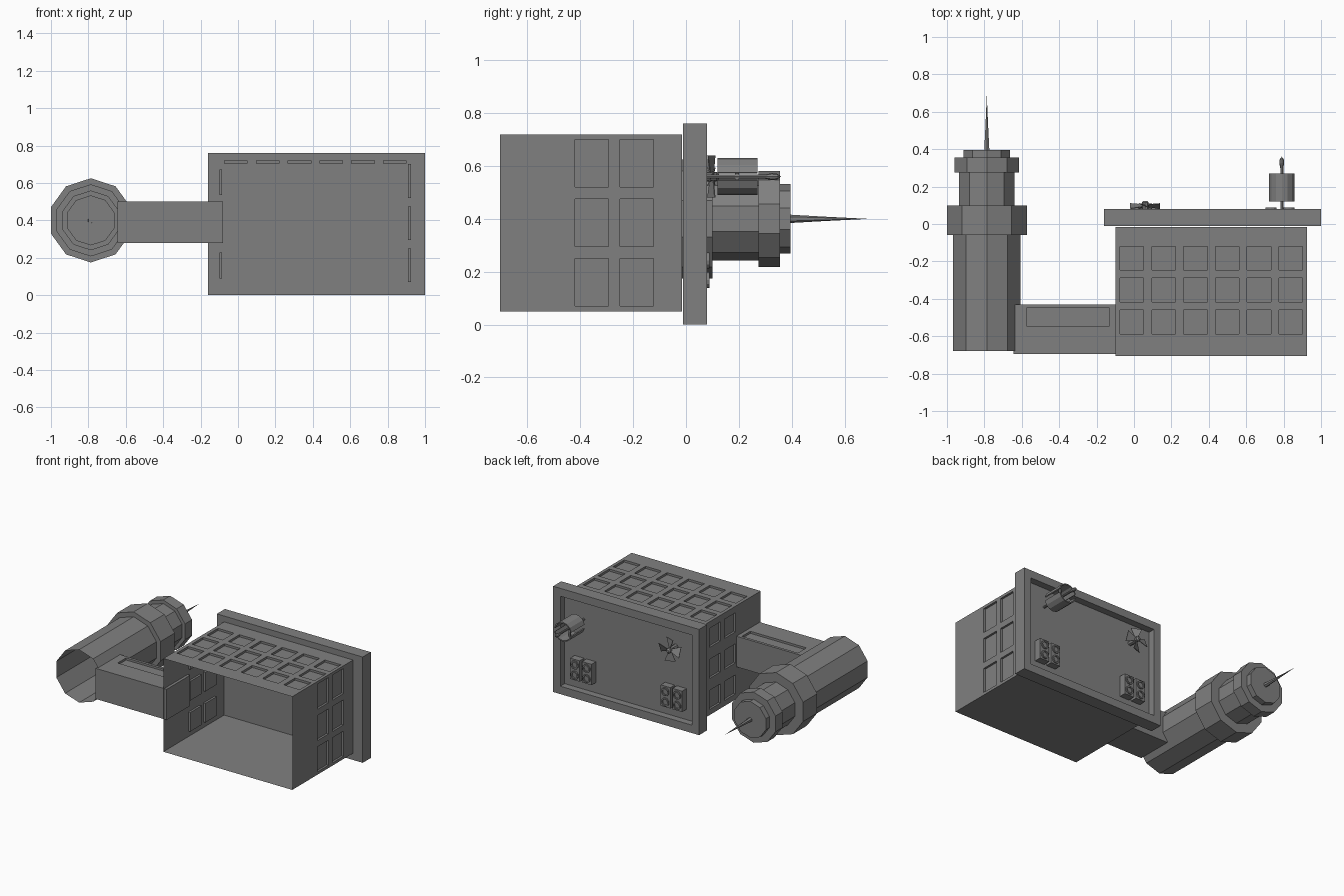
import bpy
import bmesh
from math import sin, cos, radians, tau, pi
from mathutils import Matrix, Vector

cube = bpy.data.objects.get("Cube")
if cube:
    bpy.data.objects.remove(cube, do_unlink=True)

GREY = (0.216, 0.216, 0.216, 1)
grey = bpy.data.materials.new("concrete_grey")
grey.use_nodes = True
grey.diffuse_color = GREY
shader = grey.node_tree.nodes["Principled BSDF"]
shader.inputs["Base Color"].default_value = GREY
shader.inputs["Roughness"].default_value = 0.8


def finish(name, bm):
    mesh = bpy.data.meshes.new(name)
    bm.to_mesh(mesh)
    bm.free()
    mesh.materials.append(grey)
    obj = bpy.data.objects.new(name, mesh)
    bpy.context.collection.objects.link(obj)
    return obj


def add_box(bm, lo, hi):
    lo, hi = Vector(lo), Vector(hi)
    size = Matrix.Diagonal((*(hi - lo), 1))
    return bmesh.ops.create_cube(bm, size=1, matrix=Matrix.Translation((lo + hi) / 2) @ size)["verts"]


def add_lathe(bm, profile, sides, cx, cz):
    """Faceted body of (radius, y) rings around an axis along y."""
    rings = []
    for r, y in profile:
        angles = [pi / 2 + tau * k / sides for k in range(sides)]
        rings.append([bm.verts.new((cx + r * cos(a), y, cz + r * sin(a))) for a in angles])
    for a, b in zip(rings, rings[1:]):
        for k in range(sides):
            n = (k + 1) % sides
            bm.faces.new((a[k], b[k], b[n], a[n]))
    bmesh.ops.remove_doubles(bm, verts=[v for r in rings for v in r], dist=1e-5)


def add_wall(bm, u, us, v, vs, level):
    """Grid wall facing along u x v; the odd cells become recessed windows."""
    w = 3 - u - v

    def vert(a, b):
        co = [0, 0, 0]
        co[u], co[v], co[w] = a, b, level
        return bm.verts.new(co)

    grid = [[vert(a, b) for b in vs] for a in us]
    windows = []
    for i in range(len(us) - 1):
        for j in range(len(vs) - 1):
            f = bm.faces.new((grid[i][j], grid[i + 1][j], grid[i + 1][j + 1], grid[i][j + 1]))
            if i % 2 and j % 2:
                windows.append(f)
    bm.normal_update()
    if windows:
        bmesh.ops.inset_individual(bm, faces=windows, thickness=0, depth=-0.015)


def cuts(start, end, first, width, step, count):
    """Wall edges with evenly spaced window edges between them."""
    inner = [first + step * k + side for k in range(count) for side in (0, width)]
    return [start, *inner, end]


X, Y, Z = range(3)
LEFT, RIGHT, BASE, TOP, LOW, HIGH = -0.10, 0.925, -0.705, -0.015, 0.05, 0.72

# Hollow main building, open at the base
bm = bmesh.new()
x_cuts = cuts(LEFT, RIGHT, -0.075, 0.127, 0.17, 6)
add_wall(bm, X, x_cuts, Y, cuts(BASE, TOP, -0.587, 0.127, 0.17, 3), HIGH)
y_cuts = cuts(BASE, TOP, -0.42, 0.127, 0.17, 2)
add_wall(bm, Y, y_cuts, Z, cuts(LOW, HIGH, 0.07, 0.18, 0.225, 3), RIGHT)
add_wall(bm, Z, cuts(LOW, HIGH, 0.09, 0.137, 0.223, 3), Y, y_cuts, LEFT)
add_wall(bm, Y, [BASE, TOP], X, [LEFT, RIGHT], LOW)
add_wall(bm, Z, [LOW, HIGH], X, [LEFT, RIGHT], TOP)
finish("building_walls", bm)

# Roof slab with a raised rim
bm = bmesh.new()
add_box(bm, (-0.16, -0.012, 0), (1, 0.08, 0.76))
bm.normal_update()
roof = [f for f in bm.faces if f.normal.y > 0.9]
bmesh.ops.inset_individual(bm, faces=roof, thickness=0.08, depth=0)
bmesh.ops.inset_individual(bm, faces=roof, thickness=0, depth=-0.05)
finish("roof_slab", bm)

# Connecting passage with one long recessed window
bm = bmesh.new()
add_box(bm, (-0.645, -0.695, 0.28), (-0.08, -0.43, 0.50))
bmesh.ops.delete(bm, geom=[f for f in bm.faces if f.calc_center_median().z > 0.49], context="FACES_ONLY")
add_wall(bm, X, [-0.645, -0.575, -0.13, -0.08], Y, [-0.695, -0.545, -0.45, -0.43], 0.50)
bmesh.ops.remove_doubles(bm, verts=bm.verts, dist=1e-5)
finish("passage", bm)

# Ten-sided tower, open at the base
bm = bmesh.new()
tower_profile = [(0.19, -0.68), (0.19, -0.06), (0.225, -0.06), (0.225, 0.10),
                 (0.157, 0.10), (0.157, 0.275), (0.182, 0.275), (0.182, 0.355),
                 (0.131, 0.355), (0.131, 0.395), (0, 0.395)]
add_lathe(bm, tower_profile, 10, -0.787, 0.40)
finish("tower", bm)

bm = bmesh.new()
add_lathe(bm, [(0.016, 0.39), (0.008, 0.53), (0, 0.69)], 6, -0.787, 0.40)
finish("tower_spire", bm)

# Two pairs of roof cooling units, each with two round vents
for side, cx in (("left", 0.78), ("right", 0.06)):
    bm = bmesh.new()
    for ux in (cx - 0.047, cx + 0.047):
        add_box(bm, (ux - 0.038, 0.028, 0.13), (ux + 0.038, 0.08, 0.28))
        for uz in (0.168, 0.242):
            add_lathe(bm, [(0.03, 0.078), (0.03, 0.089), (0.02, 0.089), (0.02, 0.081), (0, 0.081)], 12, ux, uz)
    finish(side + "_cooling_units", bm)

# Roof fan with four pitched blades
FX, FZ = 0.06, 0.56
bm = bmesh.new()
add_lathe(bm, [(0.018, 0.028), (0.018, 0.115), (0.01, 0.124), (0, 0.124)], 8, FX, FZ)
for k in range(4):
    turn = Matrix.Translation((FX, 0, FZ)) @ Matrix.Rotation(tau * k / 4, 4, "Y")
    corners = [(0.012, 0.09, -0.008), (0.08, 0.08, -0.035), (0.08, 0.108, 0.035), (0.012, 0.102, 0.008)]
    bm.faces.new([bm.verts.new(turn @ Vector(c)) for c in corners])
fan = finish("roof_fan", bm)
thick = fan.modifiers.new("thickness", "SOLIDIFY")
thick.thickness = 0.004

# Antenna mast with two curved shields
AX, AZ = 0.79, 0.56
bm = bmesh.new()
add_lathe(bm, [(0.008, 0.028), (0.008, 0.30), (0.013, 0.325), (0.011, 0.345), (0, 0.36)], 8, AX, AZ)
add_box(bm, (AX - 0.006, 0.185, AZ - 0.064), (AX + 0.006, 0.20, AZ + 0.064))
finish("antenna_mast", bm)

bm = bmesh.new()
for start in (12, 192):
    rows = []
    for k in range(7):
        a = radians(start + 26 * k)
        rows.append([bm.verts.new((AX + 0.07 * cos(a), y, AZ + 0.07 * sin(a))) for y in (0.12, 0.27)])
    for a, b in zip(rows, rows[1:]):
        bm.faces.new((a[0], a[1], b[1], b[0]))
shields = finish("antenna_shields", bm)
thick = shields.modifiers.new("thickness", "SOLIDIFY")
thick.thickness = 0.008
